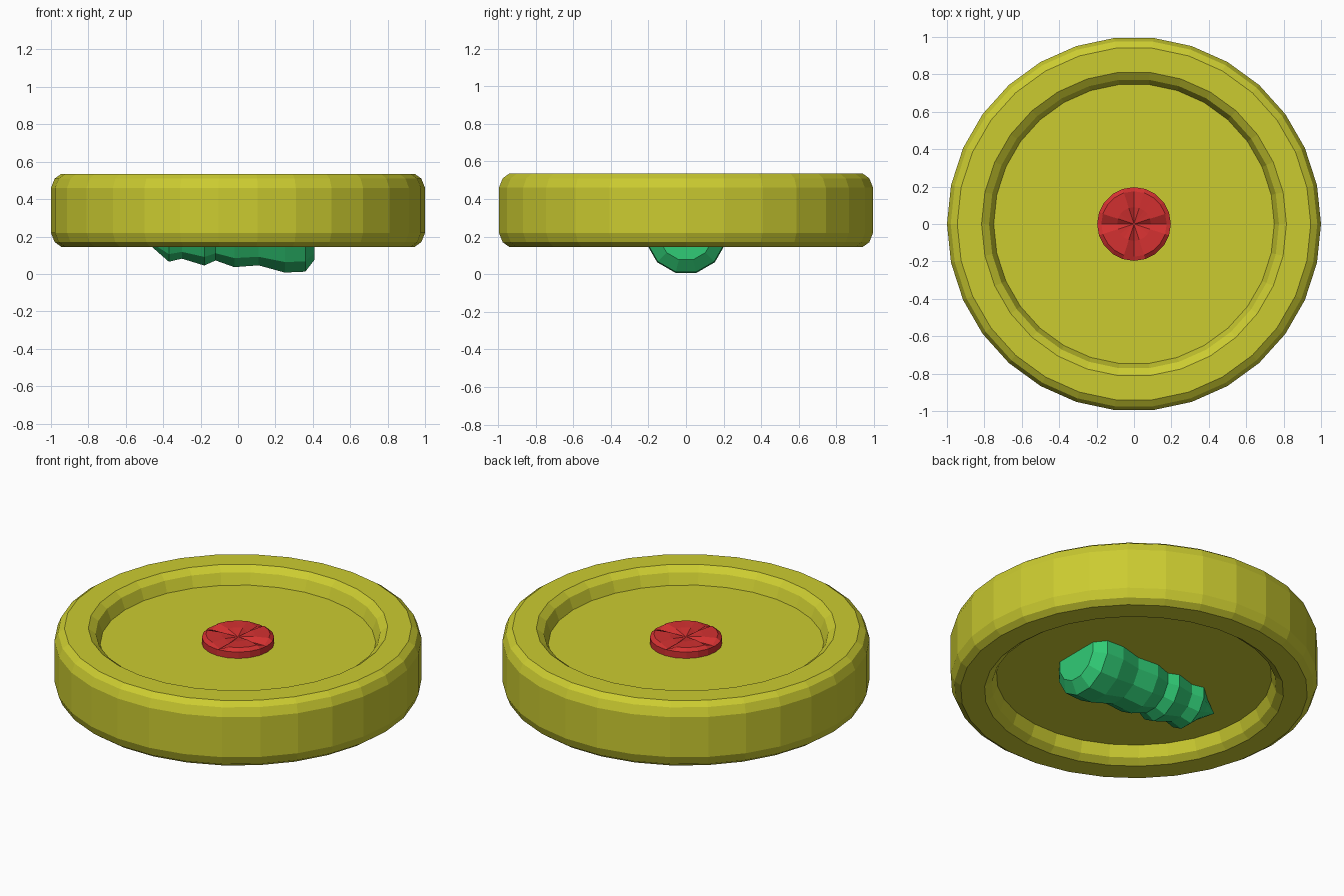
import bpy, bmesh
from math import sin, cos, pi, radians

if "Cube" in bpy.data.objects:
    bpy.data.objects.remove(bpy.data.objects["Cube"])


def material(name, rgb):
    m = bpy.data.materials.new(name)
    m.diffuse_color = (*rgb, 1)
    m.use_nodes = True
    m.node_tree.nodes["Principled BSDF"].inputs["Base Color"].default_value = m.diffuse_color
    return m


def lathe(name, profile, sides, mat, place):
    """Revolve (radius, height) points; place(r, angle, h) gives the position."""
    bm = bmesh.new()
    rings = []
    for r, h in profile:
        if r == 0:
            rings.append([bm.verts.new(place(0, 0, h))] * sides)
        else:
            rings.append([bm.verts.new(place(r, 2 * pi * i / sides, h)) for i in range(sides)])
    for a, b in zip(rings, rings[1:]):
        for i in range(sides):
            j = (i + 1) % sides
            bm.faces.new(list(dict.fromkeys((a[i], a[j], b[j], b[i]))))
    bmesh.ops.recalc_face_normals(bm, faces=bm.faces)
    me = bpy.data.meshes.new(name)
    bm.to_mesh(me)
    bm.free()
    me.materials.append(mat)
    ob = bpy.data.objects.new(name, me)
    bpy.context.collection.objects.link(ob)
    return ob


def upright(r, a, h):
    return (r * cos(a), r * sin(a), h)


# Dish-shaped wheel with a raised rim on both faces
MID = 0.34
half = [(0, 0.10), (0.75, 0.10), (0.775, 0.165), (0.815, 0.195),
        (0.945, 0.195), (0.98, 0.17), (1.0, 0.12)]
wheel = [(r, MID + h) for r, h in half] + [(r, MID - h) for r, h in reversed(half)]
lathe("wheel", wheel, 30, material("olive", (0.6, 0.6, 0.03)), upright)


# Round centre button with four shallow creases in its top
def creased(r, a, h):
    if 0.04 < r < 0.19 and h > 0.47 and abs(sin(2 * a)) < 0.1:
        h -= 0.022
    return (r * cos(a), r * sin(a), h)


button = [(0, 0.43), (0.197, 0.43), (0.197, 0.478), (0.175, 0.495), (0.09, 0.493), (0, 0.478)]
lathe("centre_button", button, 20, material("red", (0.65, 0.03, 0.03)), creased)


# Stepped tapering plug lying along x, half sunk into the underside
def lying(r, a, h):
    a += radians(15)
    return (h, r * cos(a), 0.217 + r * sin(a))


plug = [(0, 0.41), (0.145, 0.41), (0.212, 0.36), (0.217, 0.25), (0.177, 0.11),
        (0.187, -0.02), (0.15, -0.12), (0.178, -0.18), (0.14, -0.30),
        (0.157, -0.37), (0.075, -0.46), (0, -0.57)]
lathe("underside_plug", plug, 12, material("green", (0.03, 0.6, 0.18)), lying)
